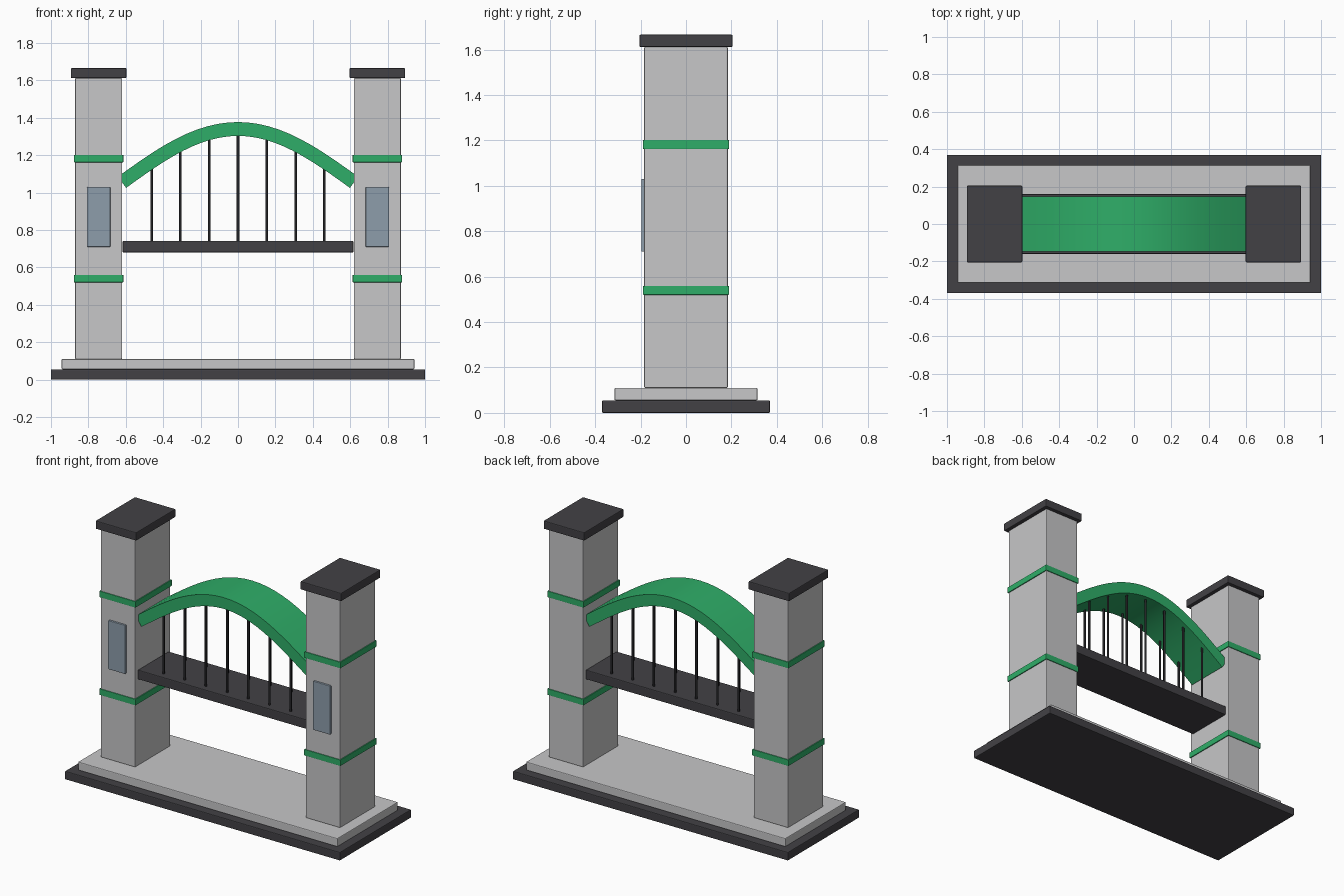
import bpy, bmesh, math
from mathutils import Vector

cube = bpy.data.objects.get("Cube")
if cube:
    bpy.data.objects.remove(cube, do_unlink=True)


def material(name, rgb):
    m = bpy.data.materials.new(name)
    m.use_nodes = True
    m.diffuse_color = (*rgb, 1)
    m.node_tree.nodes["Principled BSDF"].inputs["Base Color"].default_value = (*rgb, 1)
    return m


STONE = material("light stone", (0.57, 0.57, 0.58))
DARK = material("charcoal", (0.055, 0.053, 0.06))
GREEN = material("green", (0.028, 0.42, 0.138))
GLASS = material("blue grey glass", (0.27, 0.34, 0.41))
STEEL = material("dark steel", (0.016, 0.016, 0.018))


def finish(bm, name, mat, smooth=None):
    bmesh.ops.recalc_face_normals(bm, faces=bm.faces[:])
    mesh = bpy.data.meshes.new(name)
    bm.to_mesh(mesh)
    bm.free()
    mesh.materials.append(mat)
    ob = bpy.data.objects.new(name, mesh)
    bpy.context.collection.objects.link(ob)
    if smooth:
        bpy.ops.object.select_all(action="DESELECT")
        ob.select_set(True)
        bpy.context.view_layer.objects.active = ob
        bpy.ops.object.shade_smooth_by_angle(angle=math.radians(smooth))
    return ob


def box(name, mat, x, y, z, bevel=0.005):
    """Box from (min, max) ranges, with softened edges."""
    bm = bmesh.new()
    bmesh.ops.create_cube(bm, size=1)
    for v in bm.verts:
        v.co = Vector([(r[0] + r[1]) / 2 + c * (r[1] - r[0])
                       for r, c in zip((x, y, z), v.co)])
    ob = finish(bm, name, mat)
    if bevel:
        mod = ob.modifiers.new("soft edges", "BEVEL")
        mod.width = bevel
        mod.segments = 2
    return ob


# Stepped base
box("base_plinth", DARK, (-1, 1), (-0.37, 0.37), (0, 0.055))
box("base_step", STONE, (-0.943, 0.943), (-0.315, 0.315), (0.055, 0.11))

# Towers with caps, bands and front windows
for side, s in (("left", 1), ("right", -1)):
    cx = 0.745 * s

    def span(half):
        return (cx - half, cx + half)

    box(side + "_tower", STONE, span(0.126), (-0.184, 0.184), (0.11, 1.612))
    box(side + "_tower_cap", DARK, span(0.148), (-0.205, 0.205), (1.612, 1.666))
    for label, z in (("lower", 0.54), ("upper", 1.182)):
        box(f"{side}_{label}_band", GREEN, span(0.132), (-0.189, 0.189),
            (z - 0.02, z + 0.02), 0.002)
    box(side + "_window", GLASS, span(0.062), (-0.197, -0.18), (0.71, 1.03), 0.003)

# Bridge deck
box("deck", DARK, (-0.617, 0.617), (-0.16, 0.16), (0.68, 0.742))

# Arch: a thick strip following a half sine wave
HALF, FOOT, RISE, THICK, WIDTH = 0.62, 1.055, 0.285, 0.037, 0.147


def arch_z(x):
    return FOOT + RISE * math.cos(math.pi * x / (2 * HALF))


bm = bmesh.new()
rings = []
SEGMENTS = 24
for i in range(SEGMENTS + 1):
    x = HALF * (2 * i / SEGMENTS - 1)
    slope = -RISE * math.pi / (2 * HALF) * math.sin(math.pi * x / (2 * HALF))
    normal = Vector((-slope, 0, 1)).normalized() * THICK
    mid = Vector((x, 0, arch_z(x)))
    rings.append([bm.verts.new(mid + normal * k + Vector((0, y, 0)))
                  for k, y in ((1, -WIDTH), (1, WIDTH), (-1, WIDTH), (-1, -WIDTH))])
for a, b in zip(rings, rings[1:]):
    for j in range(4):
        k = (j + 1) % 4
        bm.faces.new((a[j], a[k], b[k], b[j]))
bm.faces.new(rings[0])
bm.faces.new(rings[-1])
finish(bm, "arch", GREEN, smooth=30)

# Two rows of hangers between deck and arch
for row, y in (("front", -0.113), ("back", 0.113)):
    for i in range(7):
        x = (i - 3) * 0.154
        low, high = 0.73, arch_z(x)
        bm = bmesh.new()
        bmesh.ops.create_cone(bm, cap_ends=True, segments=10, radius1=0.0075,
                              radius2=0.0075, depth=high - low)
        bmesh.ops.translate(bm, verts=bm.verts[:], vec=(x, y, (low + high) / 2))
        finish(bm, f"{row}_hanger_{i + 1}", STEEL, smooth=40)
